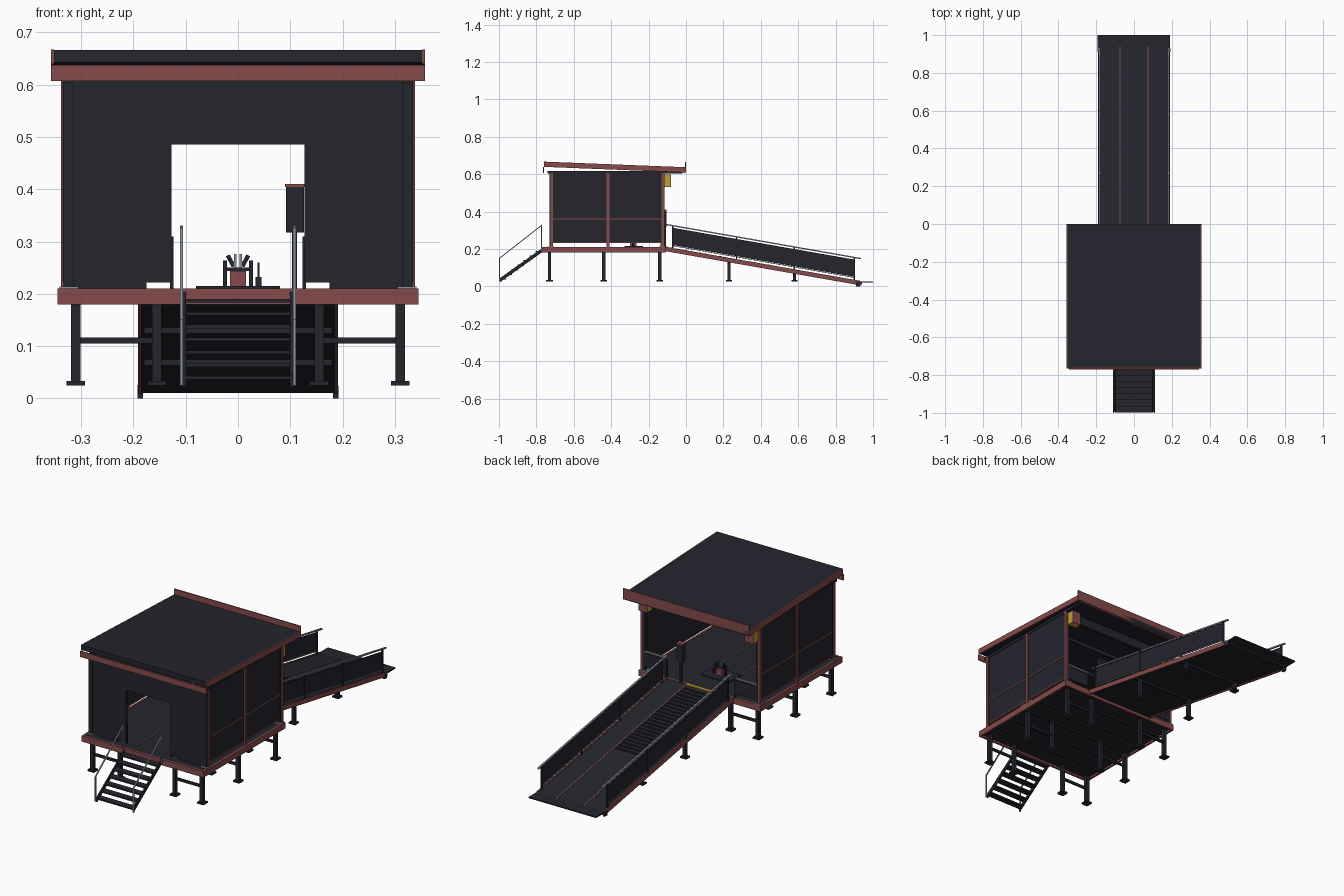
import bpy

cube = bpy.data.objects.get("Cube")
if cube:
    bpy.data.objects.remove(cube, do_unlink=True)


def material(name, r, g, b):
    m = bpy.data.materials.new(name)
    m.use_nodes = True
    m.diffuse_color = (r, g, b, 1)
    m.node_tree.nodes["Principled BSDF"].inputs["Base Color"].default_value = (r, g, b, 1)
    return m


DARK = material("dark panel", .018, .018, .027)
RED = material("red trim", .24, .07, .07)
GREY = material("grey metal", .25, .29, .33)
YELLOW = material("yellow", .52, .34, .035)


def prism(name, profile, x0, x1, mat):
    """Extrude a side profile of (y, z) points from x0 to x1."""
    n = len(profile)
    verts = [(x, y, z) for x in (x0, x1) for y, z in profile]
    faces = [tuple(range(n)), tuple(range(n, 2 * n))]
    faces += [(i, (i + 1) % n, (i + 1) % n + n, i + n) for i in range(n)]
    me = bpy.data.meshes.new(name)
    me.from_pydata(verts, [], faces)
    ob = bpy.data.objects.new(name, me)
    bpy.context.collection.objects.link(ob)
    me.materials.append(mat)
    import bmesh
    bm = bmesh.new()
    bm.from_mesh(me)
    bmesh.ops.recalc_face_normals(bm, faces=bm.faces)
    bm.to_mesh(me)
    bm.free()
    return ob


def box(name, x0, x1, y0, y1, z0, z1, mat):
    return prism(name, [(y0, z0), (y1, z0), (y1, z1), (y0, z1)], x0, x1, mat)


def pair(name, x0, x1, *rest):
    """A box on both sides of the centre line."""
    box("left_" + name, x0, x1, *rest)
    box("right_" + name, -x1, -x0, *rest)


def slope(name, x0, x1, y0, z0, y1, z1, h, mat, both=False):
    """A sloping bar whose lower edge runs from (y0, z0) to (y1, z1)."""
    pts = [(y0, z0), (y1, z1), (y1, z1 + h), (y0, z0 + h)]
    prism(name, pts, x0, x1, mat)
    if both:
        prism(name + "_mirrored", pts, -x1, -x0, mat)


# Platform with red rim and joists
box("floor", -.34, .34, -.765, -.115, .19, .209, DARK)
for y in (-.77, -.12):
    box("rim_beam", -.345, .345, y, y + .01, .18, .21, RED)
pair("rim_side", .335, .345, -.76, -.12, .18, .21, RED)
for i in range(5):
    y = -.66 + i * .11
    box("floor_joist", -.335, .335, y, y + .012, .182, .19, DARK)
pair("floor_stripe", .073, .078, -.72, -.12, .209, .211, RED)

# Legs, base plates and cross braces
for y in (-.73, -.44, -.14):
    for x in (.31, .155):
        pair("leg", x - .009, x + .009, y - .009, y + .009, .03, .185, DARK)
        pair("foot_plate", x - .018, x + .018, y - .018, y + .018, .025, .033, DARK)
    pair("brace", .155, .31, y - .005, y + .005, .105, .117, DARK)

# Front wall with doorway
pair("front_wall", .127, .335, -.725, -.71, .222, .607, DARK)
box("door_header", -.127, .127, -.725, -.71, .485, .607, DARK)
pair("front_sill", .175, .33, -.725, -.71, .209, .222, DARK)
pair("door_post", .123, .13, -.72, -.712, .209, .31, DARK)

# Side walls with red posts and rails
pair("side_wall", .322, .331, -.715, -.125, .235, .607, DARK)
pair("side_rail", .331, .334, -.715, -.125, .357, .362, RED)
pair("side_bottom_rail", .322, .334, -.715, -.125, .232, .237, RED)
for y in (-.717, -.417, -.123):
    pair("side_post", .327, .338, y - .007, y + .007, .209, .607, RED)
for y in (-.72, -.125):
    pair("corner_post", .313, .334, y - .01, y + .008, .209, .607, DARK)
    pair("corner_plate", .305, .341, y - .02, y + .015, .21, .214, GREY)

# Roof: sloping slab, red edges, top beams and purlins
slope("roof_slab", -.352, .352, -.76, .642, 0, .612, .024, DARK)
slope("roof_edge", .352, .357, -.76, .639, 0, .609, .028, RED, True)
box("front_fascia", -.357, .357, -.765, -.759, .607, .637, RED)
box("back_fascia", -.357, .357, -.006, 0, .612, .665, RED)
box("back_lower_fascia", -.357, .357, -.012, -.006, .607, .63, RED)
pair("top_beam", .318, .335, -.74, -.02, .603, .617, DARK)
for y in (-.72, -.52, -.32, -.13):
    box("purlin", -.32, .32, y, y + .012, .592, .612, DARK)
box("back_header", -.32, .32, -.132, -.118, .565, .605, DARK)

# Lamps at the back corners
pair("lamp", .275, .325, -.118, -.083, .532, .598, YELLOW)
pair("lamp_face", .275, .325, -.083, -.079, .532, .598, RED)

# Guards beside the ramp opening
pair("guard_panel", .195, .315, -.122, -.117, .23, .3, DARK)
pair("guard_rail", .19, .318, -.124, -.115, .305, .313, GREY)
pair("guard_post", .19, .198, -.124, -.115, .209, .313, DARK)


# Ramp deck with red edges, stripes, cleats and landing flap
def ramp_z(y):
    return .21 - .175 * (y + .11)


def ramp_bar(name, x0, x1, y0, y1, low, h, mat, both=False):
    slope(name, x0, x1, y0, ramp_z(y0) + low, y1, ramp_z(y1) + low, h, mat, both)


ramp_bar("ramp_deck", -.184, .184, -.11, .94, -.016, .014, DARK)
ramp_bar("ramp_edge", .184, .191, -.11, .935, -.022, .024, RED, True)
ramp_bar("ramp_stripe", .072, .078, -.1, .94, -.003, .003, RED, True)
box("ramp_flap", -.192, .19, .925, 1, .02, .026, DARK)
pair("ramp_foot", .182, .192, .91, .93, 0, .025, DARK)
box("threshold_strip", -.075, .075, -.118, -.1, .208, .213, YELLOW)
for i in range(22):
    y = -.08 + i * .026
    ramp_bar("cleat", -.07, .07, y, y + .008, -.002, .005, DARK)

# Ramp sides: panels, posts and handrails
ramp_bar("ramp_panel", .183, .188, -.07, .9, .018, .092, DARK, True)
ramp_bar("ramp_handrail", .177, .185, -.105, .935, .118, .007, GREY, True)
ramp_bar("ramp_low_rail", .182, .188, -.07, .9, .012, .004, GREY, True)
for y in (-.07, .27, .58, .9):
    z = ramp_z(y)
    pair("ramp_post", .181, .19, y - .004, y + .004, z - .01, z + .12, DARK)

# Ramp supports
for y in (.23, .58):
    top = ramp_z(y) - .01
    pair("ramp_leg", .146, .164, y - .008, y + .008, .03, top, DARK)
    pair("ramp_leg_foot", .137, .173, y - .016, y + .016, .025, .033, DARK)
    box("ramp_cross_beam", -.18, .18, y - .006, y + .006, top - .016, top, DARK)

# Stairs with stringers, treads and handrails
slope("stringer", .099, .106, -.995, .022, -.77, .182, .022, DARK, True)
for i in range(7):
    y, z = -.997 + i * .032, .036 + i * .0245
    box("tread", -.1, .1, y, y + .034, z, z + .007, DARK)
slope("stair_handrail", .105, .111, -1, .145, -.77, .325, .006, GREY, True)
pair("stair_post", .105, .111, -1, -.994, .025, .148, GREY)
pair("stair_top_post", .105, .111, -.776, -.77, .19, .328, GREY)

# Control kiosk on a post
box("kiosk_post", .103, .113, -.118, -.108, .209, .32, DARK)
box("kiosk_box", .092, .126, -.128, -.105, .317, .404, DARK)
box("kiosk_cap", .09, .128, -.13, -.103, .404, .41, RED)

# Device in the middle of the floor
box("device_base", -.08, .08, -.33, -.23, .209, .215, DARK)
box("device_body", -.015, .015, -.3, -.265, .215, .244, RED)
pair("device_post", .021, .029, -.29, -.275, .215, .264, DARK)
box("device_axle", -.029, .029, -.286, -.279, .244, .25, DARK)
pair("device_pin", .003, .008, -.286, -.28, .25, .276, GREY)
for side in (-1, 1):
    arm = box("device_arm", -.004, .004, -.006, .006, -.012, .012, DARK)
    arm.location = (side * .014, -.28, .263)
    arm.rotation_euler.y = side * .5
box("lever_base", .033, .045, -.287, -.275, .215, .232, DARK)
box("lever", .037, .041, -.283, -.279, .23, .26, DARK)
